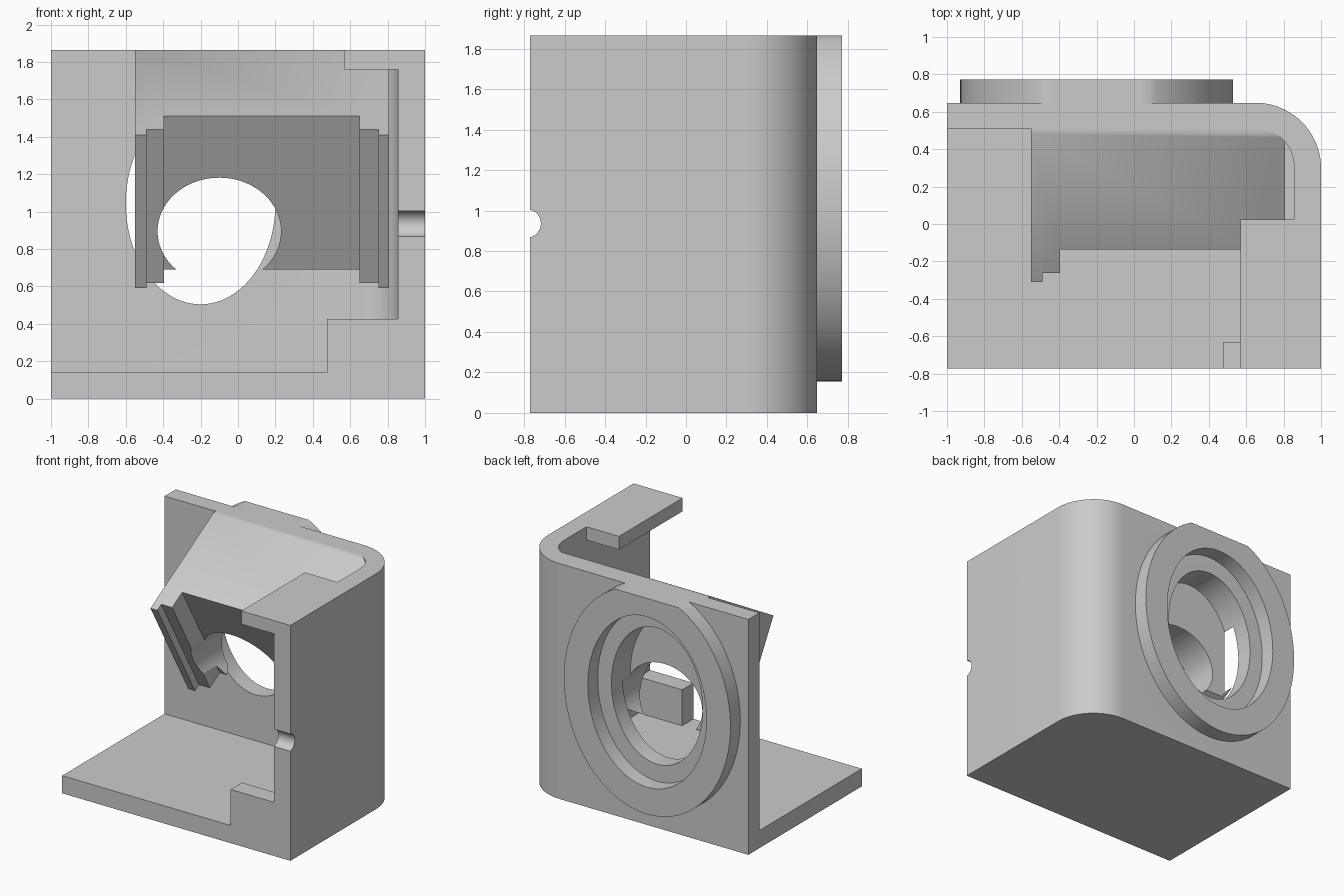
import bpy, bmesh, math
from math import sin, cos, pi, radians
from mathutils import Vector

cube = bpy.data.objects.get("Cube")
if cube:
    bpy.data.objects.remove(cube, do_unlink=True)

grey = bpy.data.materials.new("plain grey")
grey.use_nodes = True
tone = (0.6, 0.6, 0.6, 1)
grey.diffuse_color = tone
grey.node_tree.nodes["Principled BSDF"].inputs["Base Color"].default_value = tone

H = 1.865            # overall height
BACK = 0.648         # rear face of the back wall
AXES = {"x": lambda a, b, c: (c, a, b),
        "y": lambda a, b, c: (a, c, b),
        "z": lambda a, b, c: (a, b, c)}


def prism(name, pts, axis, lo, hi):
    """Extrude a 2D outline along one axis."""
    place = AXES[axis]
    bm = bmesh.new()
    face = bm.faces.new([bm.verts.new(place(a, b, lo)) for a, b in pts])
    ext = bmesh.ops.extrude_face_region(bm, geom=[face])
    verts = [v for v in ext["geom"] if isinstance(v, bmesh.types.BMVert)]
    bmesh.ops.translate(bm, verts=verts, vec=Vector(place(0, 0, hi - lo)))
    bmesh.ops.recalc_face_normals(bm, faces=bm.faces)
    mesh = bpy.data.meshes.new(name)
    bm.to_mesh(mesh)
    bm.free()
    mesh.materials.append(grey)
    obj = bpy.data.objects.new(name, mesh)
    bpy.context.collection.objects.link(obj)
    return obj


def combine(target, tool, operation="DIFFERENCE", keep=False):
    """Apply a boolean and discard the tool."""
    mod = target.modifiers.new("cut", "BOOLEAN")
    mod.operation, mod.solver, mod.object = operation, "EXACT", tool
    bpy.context.view_layer.objects.active = target
    bpy.ops.object.modifier_apply(modifier=mod.name)
    if not keep:
        bpy.data.objects.remove(tool, do_unlink=True)


def arc(cx, cy, r, steps=20):
    return [(cx + r * cos(i * pi / 2 / steps), cy + r * sin(i * pi / 2 / steps))
            for i in range(steps + 1)]


def ellipse(cx, cz, rx, rz, top=9, n=96):
    return [(cx + rx * cos(2 * pi * i / n), min(top, cz + rz * sin(2 * pi * i / n)))
            for i in range(n)]


# Housing: rounded solid, hollowed to floor, back wall, side wall, roof tab, front lip
housing = prism("housing", [(-1, -0.772), (1, -0.772)] + arc(0.65, BACK - 0.35, 0.35)
                + [(-1, BACK)], "z", 0, H)
inner = arc(0.655, 0.31, 0.2)
combine(housing, prism("room_cutter", [(-1.1, -0.63), (0.855, -0.63)] + inner
                       + [(-1.1, 0.51)], "z", 0.14, 1.76))
combine(housing, prism("front_cutter", [(-1.1, 0.14), (0.475, 0.14), (0.475, 0.425),
                                        (0.855, 0.425), (0.855, 1.76), (-1.1, 1.76)],
                       "y", -0.9, -0.6))
combine(housing, prism("roof_cutter", [(-1.1, -0.9), (0.57, -0.9), (0.57, 0.025),
                                       (0.855, 0.025)] + inner + [(-1.1, 0.51)],
                       "z", 1.7, 2))
# Half-round notch in the front edge of the side wall
combine(housing, prism("notch_cutter", ellipse(-0.787, 0.936, 0.07, 0.07, n=32),
                       "x", 0.8, 1.1))

# Tilted mount: sloped top, stepped face between two rails
down = Vector((0.5, -cos(radians(30))))
out = Vector((-cos(radians(30)), -0.5))
mount = prism("tilted_mount", [(-0.31, 1.41), (0.163, 0.59), (0.56, 0.82),
                               (0.56, H), (0.48, H)], "x", -0.55, 0.808)
for start, lo, hi in (((-0.26, 1.437), -0.49, 0.75), ((-0.135, 1.51), -0.395, 0.65)):
    p = Vector(start)
    quad = [p - down, p + down * 2, p + down * 2 + out, p - down + out]
    combine(mount, prism("channel_cutter", [tuple(q) for q in quad], "x", lo, hi))
combine(mount, prism("window_cutter", ellipse(-0.1, 0.895, 0.33, 0.286), "y", -0.6, 0.6))
combine(housing, mount, "UNION")

# Raised oval ring on the back, flattened at the top, with a recess
CX, CZ = -0.2, 1.044
ring = prism("back_ring", ellipse(CX, CZ, 0.73, 0.889, top=H), "y", BACK, 0.772)
combine(ring, prism("recess_cutter", ellipse(CX, CZ, 0.52, 0.675), "y", 0.6, 0.9))

# Oval opening through the back wall into the mount
combine(housing, prism("opening_cutter", ellipse(CX, CZ, 0.4, 0.54), "y", 0.41, 0.9))

for obj in (housing, ring):
    bpy.ops.object.select_all(action="DESELECT")
    obj.select_set(True)
    bpy.context.view_layer.objects.active = obj
    bpy.ops.object.shade_smooth_by_angle(angle=radians(30))
